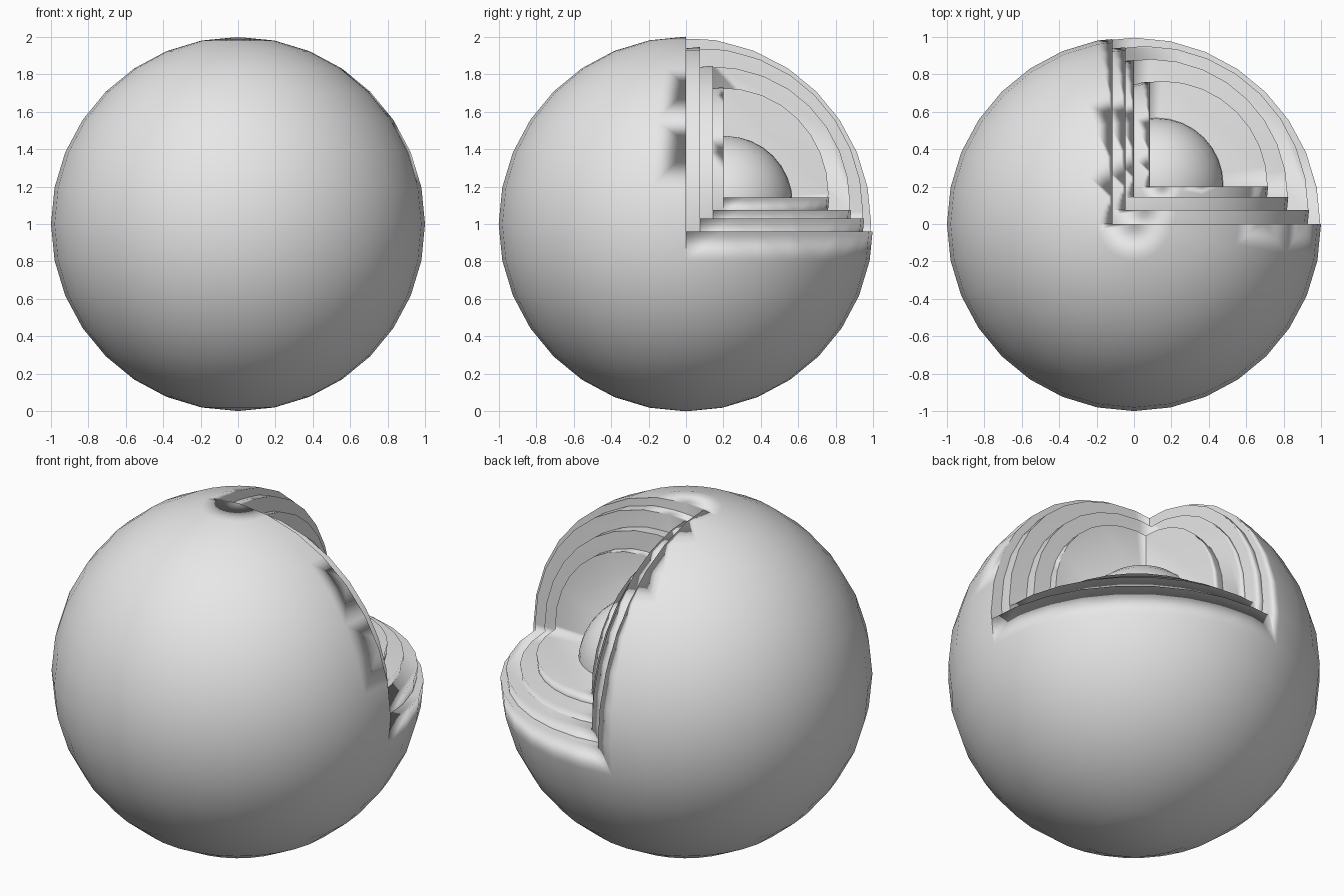
import bpy
from mathutils import Vector

cube = bpy.data.objects.get("Cube")
if cube:
    bpy.data.objects.remove(cube, do_unlink=True)

grey = bpy.data.materials.new("light_grey")
grey.use_nodes = True
grey.diffuse_color = (0.8, 0.8, 0.8, 1)
grey.node_tree.nodes["Principled BSDF"].inputs["Base Color"].default_value = (0.8, 0.8, 0.8, 1)

CORNER = Vector((-0.115, 0.0, -0.04))  # corner of the cut-out in a unit layer


def add_ball(name, radius, centre):
    bpy.ops.mesh.primitive_uv_sphere_add(segments=32, ring_count=16, radius=radius, location=centre)
    ball = bpy.context.object
    ball.name = name
    ball.data.materials.append(grey)
    bpy.ops.object.shade_smooth()
    return ball


def add_layer(name, radius, centre):
    """Ball with one upper back corner cut away."""
    ball = add_ball(name, radius, centre)
    size = 2 * radius
    corner = Vector(centre) + CORNER * radius
    bpy.ops.mesh.primitive_cube_add(size=size, location=corner + Vector((1, 1, 1)) * radius)
    cutter = bpy.context.object
    cutter.scale = (1.2, 1.2, 1.2)
    cutter.location = corner + Vector((1, 1, 1)) * radius * 1.2
    cutter.hide_render = True
    cutter.data.materials.append(grey)
    for poly in cutter.data.polygons:
        poly.use_smooth = True
    bpy.context.view_layer.objects.active = ball
    cut = ball.modifiers.new("cut_out", "BOOLEAN")
    cut.operation = "DIFFERENCE"
    cut.solver = "EXACT"
    cut.object = cutter
    bpy.ops.object.modifier_apply(modifier=cut.name)
    bpy.data.objects.remove(cutter, do_unlink=True)
    # Large cut faces stay flat while the round skin stays smooth
    ball.modifiers.new("soft_normals", "WEIGHTED_NORMAL").mode = "FACE_AREA"


# Nested layers, from the skin inwards
add_layer("outer_shell", 1.0, (0, 0, 1))
add_layer("second_layer", 0.88, (0.056, 0.075, 1.065))
add_layer("third_layer", 0.74, (0.085, 0.145, 1.105))
add_layer("inner_layer", 0.567, (0.15, 0.2, 1.163))

# Round core
add_ball("core", 0.36, (0.12, 0.21, 1.11))
